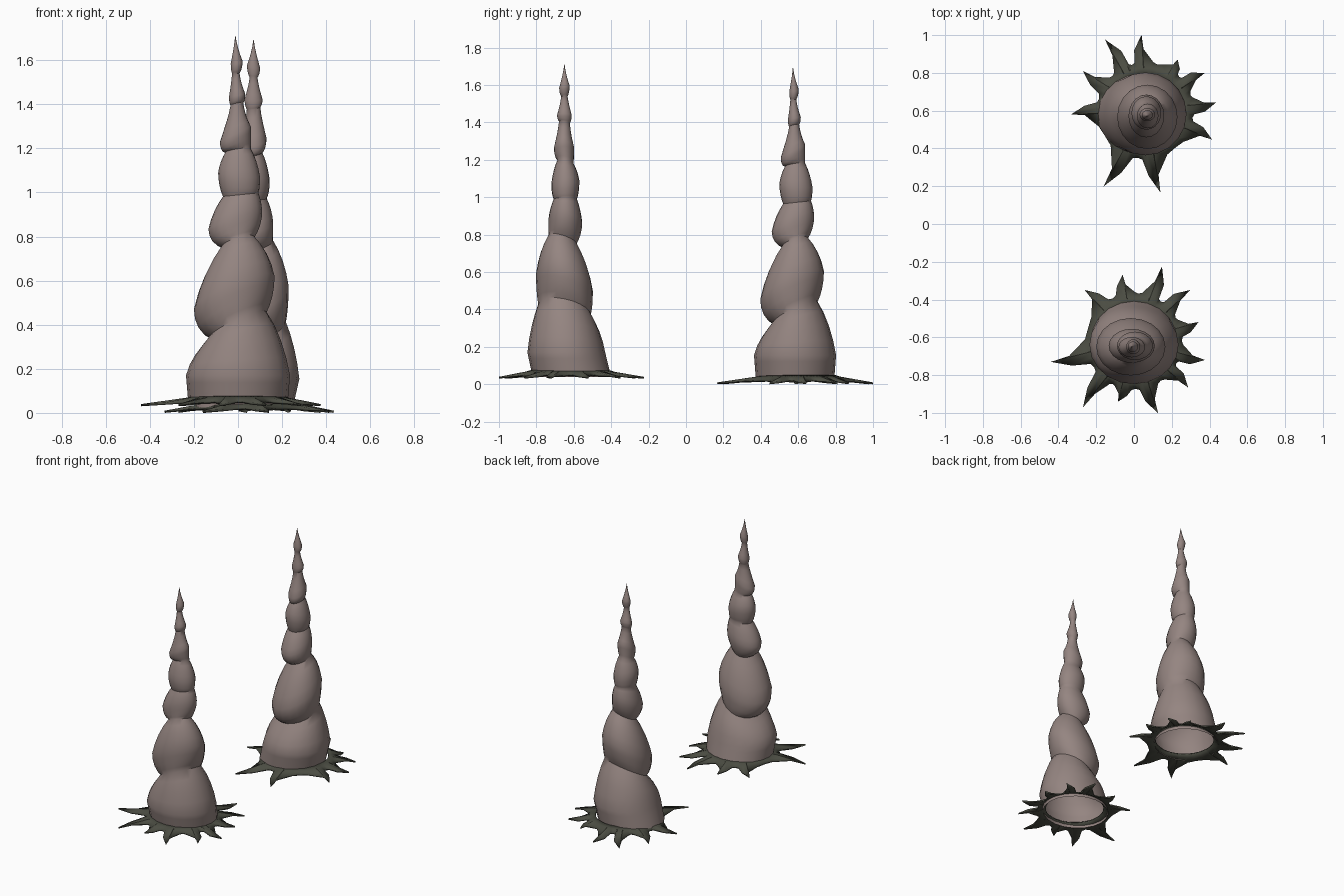
import bpy, bmesh, math
from mathutils import Vector

if "Cube" in bpy.data.objects:
    bpy.data.objects.remove(bpy.data.objects["Cube"])


def material(name, rgb):
    m = bpy.data.materials.new(name)
    m.diffuse_color = (*rgb, 1)
    m.use_nodes = True
    m.node_tree.nodes["Principled BSDF"].inputs["Base Color"].default_value = m.diffuse_color
    return m


STONE = material("stone", (0.30, 0.235, 0.22))
ROOT = material("root", (0.07, 0.073, 0.055))
SEG = 20

# Spire rings, alternating belly and seam: z, centre x, y, radius x, y, tilt x, y
RINGS = [
    (0.04, 0, .03, .225, .21, 0, 0),
    (0.17, 0, 0, .236, .208, 0, 0),
    (0.40, 0, -.01, .13, .14, .44, -.20),
    (0.545, -.017, -.01, .183, .152, .41, -.30),
    (0.775, 0, -.02, .075, .075, .30, -.30),
    (0.875, -.012, -.005, .122, .090, .33, -.10),
    (0.99, .012, -.005, .080, .062, .10, 0),
    (1.08, .005, -.005, .095, .075, -.10, .10),
    (1.19, 0, -.005, .058, .043, .15, -.20),
    (1.265, -.012, -.012, .070, .054, .50, 0),
    (1.40, -.005, -.01, .029, .029, .20, -.20),
    (1.44, -.004, -.01, .037, .039, .20, 0),
    (1.54, -.010, -.01, .017, .017, 0, 0),
    (1.59, -.006, -.01, .027, .028, .20, .20),
    (1.71, -.012, -.01, .001, .001, 0, 0),
]


def blended_rings():
    out = [RINGS[0]]
    for i in range(len(RINGS) - 1):
        a, b = RINGS[i], RINGS[i + 1]
        for k in range(1, 5):
            t = k / 4
            ang = t * math.pi / 2
            if i == 0:                      # straight foot
                f, h = t, t
            elif i % 2 == 0:                # seam to belly: quick flare
                f = math.sin(ang)
                h = 0.5 * (1 - math.cos(ang)) + 0.5 * t
            elif i < 9:                     # belly to seam: slow taper
                f = 0.5 * (1 - math.cos(ang)) + 0.5 * t
                h = 0.25 * math.sin(ang) + 0.75 * t
            else:                           # upper bulbs pinch to a point
                f = 0.5 * math.sin(ang) + 0.5 * t
                h = t
            r = [p + (q - p) * f for p, q in zip(a, b)]
            r[0] = a[0] + (b[0] - a[0]) * h
            out.append(tuple(r))
    return out


def make_object(name, bm, mat):
    bmesh.ops.recalc_face_normals(bm, faces=bm.faces)
    me = bpy.data.meshes.new(name)
    bm.to_mesh(me)
    bm.free()
    me.materials.append(mat)
    ob = bpy.data.objects.new(name, me)
    bpy.context.collection.objects.link(ob)
    bpy.ops.object.select_all(action='DESELECT')
    ob.select_set(True)
    bpy.context.view_layer.objects.active = ob
    bpy.ops.object.shade_smooth_by_angle(angle=math.radians(40))
    return ob


def bridge(bm, loops):
    for lo, hi in zip(loops, loops[1:]):
        n = len(lo)
        for i in range(n):
            j = (i + 1) % n
            bm.faces.new((lo[i], lo[j], hi[j], hi[i]))


# Twisted spire: tilted elliptical rings, open underneath
def spire(name, loc, turn, scale):
    bm = bmesh.new()
    loops = []
    for z, cx, cy, rx, ry, sx, sy in blended_rings():
        loop = []
        for i in range(SEG):
            a = math.tau * i / SEG
            dx, dy = rx * math.cos(a), ry * math.sin(a)
            loop.append(bm.verts.new((cx + dx, cy + dy, z + sx * dx + sy * dy)))
        loops.append(loop)
    bridge(bm, loops)
    bm.faces.new(loops[-1])
    ob = make_object(name, bm, STONE)
    ob.location = loc
    ob.rotation_euler.z = turn
    ob.scale = scale


# Thorny root ring: domed sheet whose rim runs out to hooked spikes
def roots(name, centre, z0, tips):
    c = Vector(centre)
    spikes = sorted(((math.atan2(y - c.y, x - c.x) % math.tau,
                      (Vector((x, y)) - c).length) for x, y in tips))
    rim = []
    n = len(spikes)
    for i, (a, r) in enumerate(spikes):
        nxt = spikes[(i + 1) % n][0] + (math.tau if i == n - 1 else 0)
        prv = spikes[i - 1][0] - (math.tau if i == 0 else 0)
        bend = 0.06 if i % 2 else -0.06
        left, right = min(a - prv, .8) / 2, min(nxt - a, .8) / 2
        m = 0.25 + 0.5 * (r - 0.25)
        rim += [(a - left * .7, .258, .018),
                (a + bend - min(.07, left * .35), m, .012), (a, r, .005),
                (a + bend + min(.07, right * .35), m, .012),
                (a + right * .7, .258, .018),
                ((a + nxt) / 2, .25, .02)]
    bm = bmesh.new()
    loops = []
    for radius, z in ((.195, .045), (.225, .036)):
        loops.append([bm.verts.new((c.x + radius * math.cos(a),
                                    c.y + radius * math.sin(a), z0 + z))
                      for a, _, _ in rim])
    loops.append([bm.verts.new((c.x + r * math.cos(a), c.y + r * math.sin(a), z0 + z))
                  for a, r, z in rim])
    bridge(bm, loops)
    ob = make_object(name, bm, ROOT)
    mod = ob.modifiers.new("thickness", 'SOLIDIFY')
    mod.thickness = 0.01
    mod.offset = 0


spire("front_spire", (0, -.64, 0), 0, (1, 1, 1))
spire("back_spire", (.06, .583, -.015), math.pi / 2, (.93, 1.05, .998))

roots("front_roots", (0, -.62), .03,
      [(-.06, -.27), (.148, -.225), (.296, -.35), (.34, -.52), (.375, -.72),
       (.286, -.865), (.127, -1.0), (-.085, -.94), (-.27, -.97), (-.44, -.73),
       (-.26, -.35)])
roots("back_roots", (.06, .6), 0,
      [(-.153, .976), (.04, 1.0), (.23, .87), (.375, .80), (.434, .643),
       (.413, .447), (.14, .167), (-.16, .20), (-.333, .58), (-.27, .81)])
